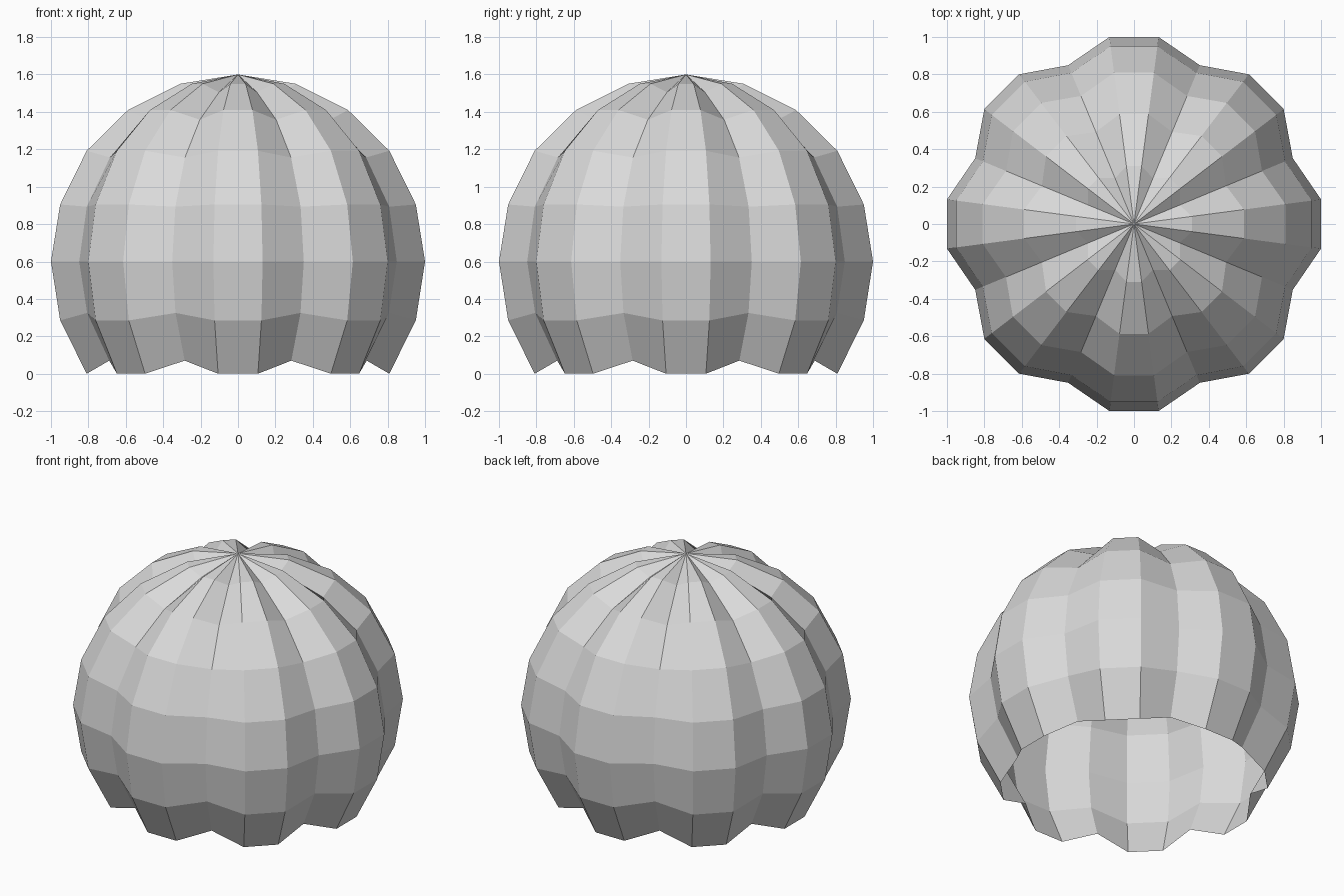
import bpy, bmesh, math

if "Cube" in bpy.data.objects:
    bpy.data.objects.remove(bpy.data.objects["Cube"])

LOBES = 8
SIDES = LOBES * 3          # two ridge columns and one groove column per lobe

# (ridge radius, ridge height, groove radius, groove height), rim to crown
RINGS = [
    (0.816, 0.00, 0.745, 0.07),
    (0.959, 0.285, 0.873, 0.325),
    (1.0086, 0.60, 0.919, 0.60),
    (0.959, 0.905, 0.875, 0.893),
    (0.816, 1.192, 0.741, 1.156),
    (0.593, 1.41, 0.533, 1.358),
    (0.312, 1.55, 0.265, 1.505),
]
APEX = 1.60

mat = bpy.data.materials.new("light_grey")
mat.diffuse_color = (0.7, 0.7, 0.7, 1)
mat.use_nodes = True
mat.node_tree.nodes["Principled BSDF"].inputs["Base Color"].default_value = mat.diffuse_color

# Scalloped dome shell, open at the bottom
bm = bmesh.new()
rows = []
for ridge_r, ridge_z, groove_r, groove_z in RINGS:
    row = []
    for i in range(SIDES):
        a = math.radians(-7.5 + 360 / SIDES * i)
        r, z = (groove_r, groove_z) if i % 3 == 2 else (ridge_r, ridge_z)
        row.append(bm.verts.new((r * math.cos(a), r * math.sin(a), z)))
    rows.append(row)

for low, high in zip(rows, rows[1:]):
    for i in range(SIDES):
        j = (i + 1) % SIDES
        bm.faces.new((low[i], low[j], high[j], high[i]))

# Crown fan
tip = bm.verts.new((0, 0, APEX))
for i in range(SIDES):
    bm.faces.new((rows[-1][i], rows[-1][(i + 1) % SIDES], tip))

mesh = bpy.data.meshes.new("lobed_dome")
bm.to_mesh(mesh)
bm.free()
mesh.materials.append(mat)
dome = bpy.data.objects.new("lobed_dome", mesh)
bpy.context.collection.objects.link(dome)
